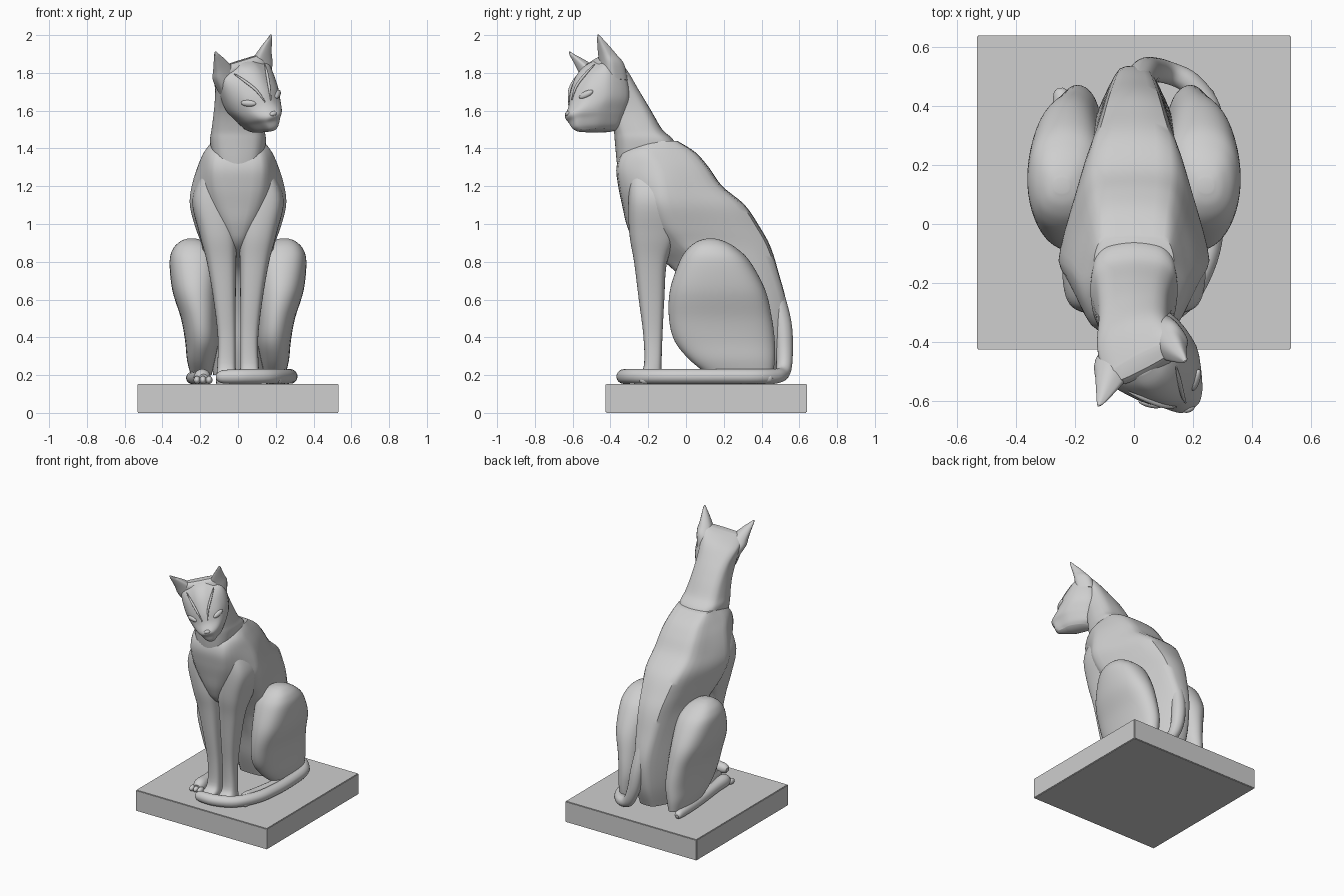
import bpy, bmesh, math
from mathutils import Vector, Matrix, Quaternion

if "Cube" in bpy.data.objects:
    bpy.data.objects.remove(bpy.data.objects["Cube"], do_unlink=True)

# One stone colour for everything
stone = bpy.data.materials.new("pale_grey_stone")
stone.use_nodes = True
GREY = (0.62, 0.62, 0.62, 1)
stone.diffuse_color = GREY
stone.node_tree.nodes["Principled BSDF"].inputs["Base Color"].default_value = GREY


def finish(name, bm, angle=40):
    bmesh.ops.recalc_face_normals(bm, faces=bm.faces)
    mesh = bpy.data.meshes.new(name)
    bm.to_mesh(mesh)
    bm.free()
    mesh.materials.append(stone)
    obj = bpy.data.objects.new(name, mesh)
    bpy.context.collection.objects.link(obj)
    bpy.ops.object.select_all(action="DESELECT")
    obj.select_set(True)
    bpy.context.view_layer.objects.active = obj
    bpy.ops.object.shade_smooth_by_angle(angle=math.radians(angle))
    return obj


def spline(points, steps, closed=False, tension=0.5):
    """Smooth curve passing through every point."""
    n = len(points)

    def at(i):
        return points[i % n] if closed else points[max(0, min(n - 1, i))]

    out = []
    for i in range(n if closed else n - 1):
        a, b = at(i), at(i + 1)
        ma, mb = (b - at(i - 1)) * tension, (at(i + 2) - a) * tension
        for k in range(steps):
            t = k / steps
            out.append(a * (2*t**3 - 3*t**2 + 1) + ma * (t**3 - 2*t**2 + t)
                       + b * (3*t**2 - 2*t**3) + mb * (t**3 - t**2))
    if not closed:
        out.append(points[-1].copy())
    return out


def loft(name, rings, matrix=Matrix(), steps=5, tension=0.5):
    """Skin a smooth closed surface over matching rings."""
    rings = [spline(r, 4, True, tension) for r in rings]
    columns = [spline(list(c), steps) for c in zip(*rings)]
    bm = bmesh.new()
    rows = [[bm.verts.new(matrix @ p) for p in row] for row in zip(*columns)]
    n = len(rows[0])
    for a, b in zip(rows, rows[1:]):
        for i in range(n):
            j = (i + 1) % n
            bm.faces.new((a[i], a[j], b[j], b[i]))
    bm.faces.new(rows[0])
    bm.faces.new(rows[-1])
    return finish(name, bm)


def oval(z, x0, x1, y0, y1, power=0.85, front=1.0, n=12):
    """Rounded horizontal ring filling a box; front < 1 flattens its -y half."""
    ring = []
    for k in range(n):
        c, s = math.cos(math.tau * k / n), math.sin(math.tau * k / n)
        px, py = (math.copysign(abs(v) ** power, v) for v in (c, s))
        py *= front if py < 0 else 1
        ring.append(Vector(((x0 + x1) / 2 + px * (x1 - x0) / 2,
                            (y0 + y1) / 2 + py * (y1 - y0) / 2, z)))
    return ring


def mirrored(half):
    """Close a half ring across x = 0."""
    return half + [Vector((-p.x, p.y, p.z)) for p in reversed(half) if p.x > 1e-6]


def tube(name, path, radii, matrix=Matrix()):
    path = [Vector(p) for p in path]
    rings = []
    for i, p in enumerate(path):
        t = (path[min(i + 1, len(path) - 1)] - path[max(i - 1, 0)]).normalized()
        u = t.cross(Vector((0.9, 0.1, 0.15)) if abs(t.z) > 0.8 else Vector((0, 0, 1)))
        u.normalize()
        # keep the frame aligned with the previous ring
        if rings:
            old = rings[-1][0] - path[i - 1]
            u = (old - t * old.dot(t)).normalized()
        v = t.cross(u)
        rings.append([p + radii[i] * (u * math.cos(a) + v * math.sin(a))
                      for a in (math.tau * k / 8 for k in range(8))])
    return loft(name, rings, matrix)


def ball(name, matrix, centre, size, turn=(0, 0, 0)):
    bm = bmesh.new()
    bmesh.ops.create_uvsphere(bm, u_segments=20, v_segments=12, radius=1)
    spin = Matrix.Rotation(turn[2], 4, "Z") @ Matrix.Rotation(turn[1], 4, "Y")
    bm.transform(matrix @ Matrix.Translation(centre) @ spin @ Matrix.Diagonal((*size, 1)))
    return finish(name, bm)


# Plinth
bm = bmesh.new()
bmesh.ops.create_cube(bm, size=1)
bm.transform(Matrix.Translation((0, 0.107, 0.0765)) @ Matrix.Diagonal((1.066, 1.066, 0.153, 1)))
bmesh.ops.bevel(bm, geom=bm.edges[:], offset=0.004, segments=2, affect="EDGES")
finish("plinth", bm)

# Torso: flat chest panel, broad shoulders, flat strip down the back
TORSO = [  # z, front y, half width, widest y, half width, back y, half width
    (1.44, -0.24, 0.09, -0.15, 0.135, -0.05, 0.10),
    (1.38, -0.33, 0.11, -0.19, 0.18, 0.04, 0.11),
    (1.30, -0.36, 0.122, -0.15, 0.215, 0.11, 0.12),
    (1.20, -0.35, 0.115, -0.13, 0.245, 0.18, 0.125),
    (1.10, -0.33, 0.09, -0.12, 0.255, 0.295, 0.12),
    (0.98, -0.30, 0.05, -0.08, 0.225, 0.375, 0.10),
    (0.88, -0.24, 0.03, 0.0, 0.19, 0.43, 0.085),
    (0.75, -0.05, 0.06, 0.15, 0.17, 0.475, 0.07),
    (0.55, 0.05, 0.08, 0.25, 0.16, 0.525, 0.05),
    (0.35, 0.10, 0.08, 0.28, 0.15, 0.51, 0.05),
    (0.20, 0.15, 0.08, 0.28, 0.13, 0.46, 0.05)]
loft("torso", [mirrored([Vector(p) for p in (
    (wf, yf, z), ((wf + w) / 2 + 0.02, (yf + yw) / 2, z), (w, yw, z),
    ((w + wb) / 2 + 0.015, (yw + yb) / 2, z), (wb, yb, z))])
    for z, yf, wf, yw, w, yb, wb in TORSO], tension=0.32)

# Head frame: turned to its left and tilted
across = Vector((0.856, 0.443, 0.266)).normalized()
back = Vector((-0.46, 0.888, 0)).normalized()
up = across.cross(back).normalized()
turn = Matrix((across, back, up)).transposed()
head = Matrix.Translation((0.05, -0.42, 1.68)) @ turn.to_4x4()

# Neck: rises from the chest and twists to meet the crown
NECK = [  # centre, half width, half depth, share of the head's turn
    ((0, -0.20, 1.24), 0.105, 0.155, 0), ((0, -0.20, 1.34), 0.135, 0.168, 0),
    ((0, -0.22, 1.44), 0.148, 0.157, 0), ((0, -0.255, 1.50), 0.14, 0.13, 0),
    ((0, -0.303, 1.60), 0.128, 0.118, 0.1), ((0.005, -0.367, 1.70), 0.126, 0.118, 0.3),
    ((0.01, -0.42, 1.79), 0.136, 0.10, 0.7), ((0.02, -0.455, 1.845), 0.14, 0.06, 1),
    ((0.022, -0.47, 1.868), 0.125, 0.025, 1)]
rings = []
for centre, w, d, share in NECK:
    twist = Quaternion().slerp(turn.to_quaternion(), share)
    rings.append([Vector(centre) + twist @ p for p in oval(0, -w, w, -d, d, 0.7)])
loft("neck", rings, tension=0.4)

# Legs and hind feet, repeated on both sides
FRONT_LEG = [(0.153, 0.012, 0.115, -0.275, -0.13), (0.19, 0.01, 0.117, -0.275, -0.13),
             (0.24, 0.012, 0.11, -0.225, -0.13), (0.40, 0.012, 0.107, -0.225, -0.125),
             (0.60, 0.012, 0.13, -0.25, -0.115), (0.80, 0.01, 0.165, -0.275, -0.10),
             (0.95, 0.005, 0.205, -0.30, -0.04), (1.13, 0.02, 0.243, -0.305, -0.01),
             (1.28, 0.05, 0.185, -0.29, -0.04), (1.36, 0.08, 0.13, -0.25, -0.09)]
HAUNCH = [(0.922, 0.22, 0.27, 0.105, 0.155), (0.908, 0.18, 0.305, 0.06, 0.205),
          (0.87, 0.13, 0.343, 0.01, 0.27),
          (0.80, 0.10, 0.362, -0.035, 0.34), (0.65, 0.10, 0.348, -0.085, 0.42),
          (0.50, 0.10, 0.302, -0.09, 0.455), (0.38, 0.10, 0.28, -0.06, 0.47),
          (0.28, 0.12, 0.27, 0.02, 0.47), (0.20, 0.14, 0.25, 0.12, 0.46)]
for side, sign in (("left", 1), ("right", -1)):
    flip = Matrix.Diagonal((sign, 1, 1, 1))
    loft(side + "_front_leg", [oval(*s, power=0.75) for s in FRONT_LEG], flip)
    loft(side + "_haunch", [oval(*s) for s in HAUNCH], flip)
    tube(side + "_hind_foot",
         [(0.25, 0.46, 0.18), (0.245, 0.42, 0.185), (0.23, 0.2, 0.185),
          (0.2, -0.05, 0.187), (0.188, -0.17, 0.188), (0.183, -0.215, 0.18)],
         [0.012, 0.03, 0.035, 0.039, 0.044, 0.026], flip)
    for i in range(3):
        ball(f"{side}_hind_toe_{i + 1}", flip, (0.153 + 0.032 * i, -0.215, 0.174),
             (0.018, 0.032, 0.021))

# Tail: drops from the rump and wraps round the left side to the front
tube("tail",
     [(0.015, 0.445, 0.74), (0.02, 0.483, 0.6), (0.035, 0.513, 0.46), (0.06, 0.522, 0.32),
      (0.11, 0.515, 0.22), (0.19, 0.478, 0.195), (0.255, 0.39, 0.193), (0.274, 0.24, 0.193),
      (0.272, 0.05, 0.193), (0.245, -0.12, 0.193), (0.165, -0.265, 0.193),
      (0.04, -0.325, 0.193), (-0.08, -0.325, 0.191), (-0.115, -0.318, 0.19)],
     [0.035, 0.045, 0.048, 0.044] + [0.039] * 8 + [0.035, 0.014])

# Head
HEAD = [  # z, half width, front y, back y
    (-0.193, 0.04, -0.20, 0.02), (-0.175, 0.062, -0.222, 0.06), (-0.14, 0.088, -0.235, 0.08),
    (-0.106, 0.11, -0.253, 0.1), (-0.05, 0.138, -0.224, 0.12), (0.02, 0.15, -0.205, 0.12),
    (0.10, 0.15, -0.168, 0.1), (0.155, 0.135, -0.12, 0.05), (0.183, 0.10, -0.07, 0.01)]
loft("head", [mirrored([Vector(p) for p in (
    (0, f, z), (min(0.04, w * 0.45), f + 0.01, z), (w * 0.7, f + 0.055, z),
    (w, f + (b - f) * 0.45, z), (w * 0.8, b - (b - f) * 0.15, z), (0, b, z))])
    for z, w, f, b in HEAD], head, tension=0.42)
ball("nose", head, (0, -0.245, -0.1), (0.022, 0.013, 0.013))

EAR = [(0.05, 0.04, 0.146, -0.10, 0.08), (0.13, 0.055, 0.172, -0.11, 0.06),
       (0.18, 0.075, 0.172, -0.11, 0.02), (0.23, 0.114, 0.174, -0.11, -0.03),
       (0.27, 0.152, 0.177, -0.108, -0.075), (0.288, 0.167, 0.175, -0.1, -0.094)]
for side, sign in (("left", 1), ("right", -1)):
    flip = head @ Matrix.Diagonal((sign, 1, 1, 1))
    loft(side + "_ear", [oval(*s, front=0.45) for s in EAR], flip)
    ball(side + "_eye", flip, (0.09, -0.17, -0.018), (0.042, 0.014, 0.017),
         (0, math.radians(-15), math.radians(42)))
    # raised brow line running from the nose bridge up to the ear
    tube(side + "_brow", [(0.018, -0.222, -0.03), (0.04, -0.196, 0.04),
                          (0.07, -0.147, 0.10), (0.095, -0.10, 0.145)],
         [0.003, 0.007, 0.007, 0.003], flip)
